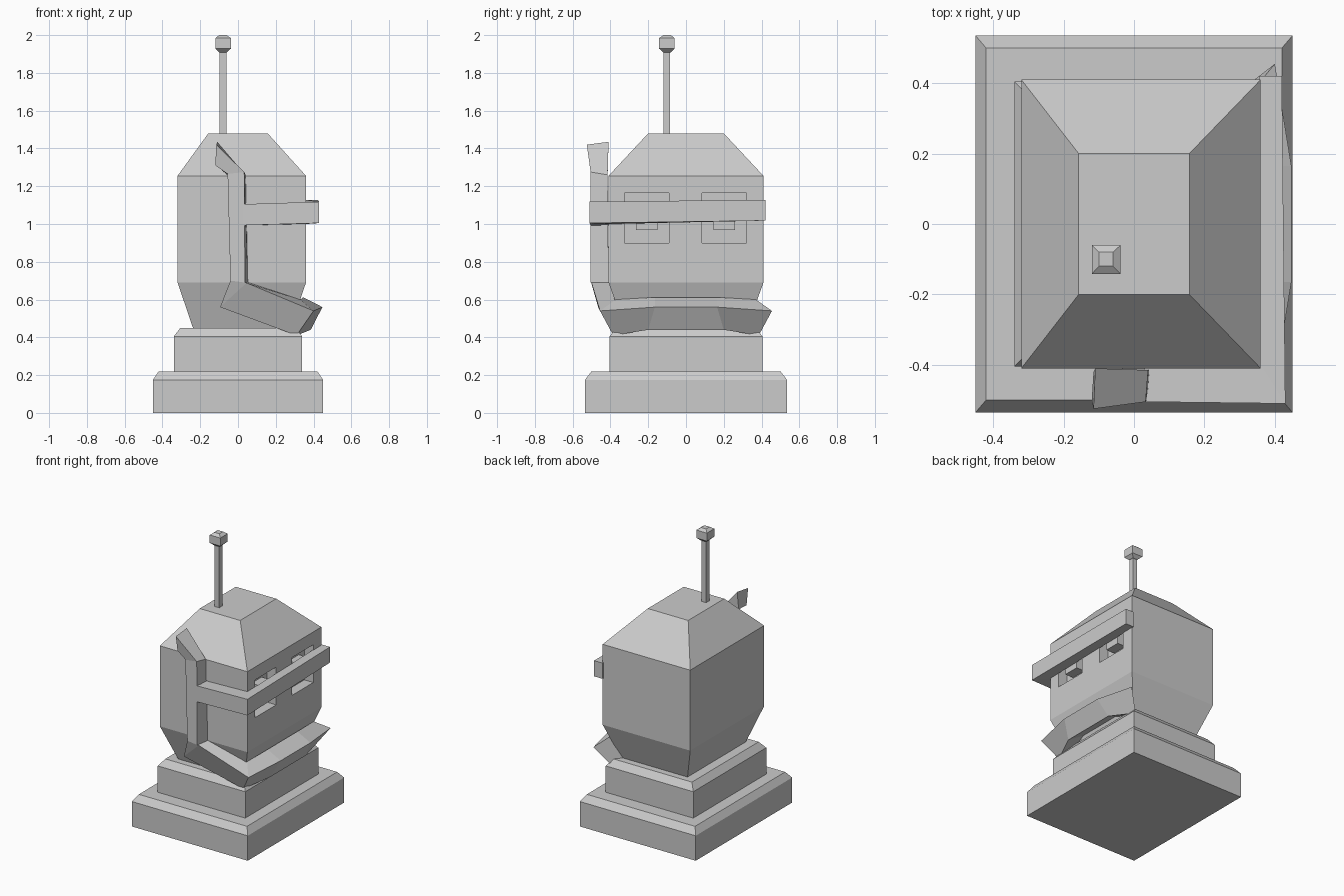
import bpy, bmesh


def loft(name, rings):
    """Skin a closed solid through rings of four points."""
    bm = bmesh.new()
    vs = [[bm.verts.new(p) for p in r] for r in rings]
    for a, b in zip(vs, vs[1:]):
        for i in range(4):
            j = (i + 1) % 4
            bm.faces.new((a[i], a[j], b[j], b[i]))
    bm.faces.new(vs[0][::-1])
    bm.faces.new(vs[-1])
    bmesh.ops.recalc_face_normals(bm, faces=bm.faces)
    me = bpy.data.meshes.new(name)
    bm.to_mesh(me)
    bm.free()
    ob = bpy.data.objects.new(name, me)
    bpy.context.collection.objects.link(ob)
    return ob


def rect(x0, x1, y0, y1, z):
    return [(x0, y0, z), (x1, y0, z), (x1, y1, z), (x0, y1, z)]


def stack(name, levels):
    return loft(name, [rect(*lv) for lv in levels])


# Two-tier plinth
stack("base", [(-.45, .45, -.535, .535, 0), (-.45, .45, -.535, .535, .175),
               (-.42, .42, -.50, .50, .22)])
stack("neck", [(-.34, .34, -.405, .405, .2), (-.34, .34, -.405, .405, .405),
               (-.305, .305, -.37, .37, .45)])

# Faceted head
head = stack("head", [(-.235, .275, -.32, .32, .44), (-.32, .36, -.41, .41, .69),
                      (-.32, .36, -.41, .41, 1.255), (-.157, .157, -.2, .2, 1.48)])

# Eye sockets with pupil blocks
for side, yc in (("front", -.208), ("back", .203)):
    cut = stack("socket_cutter_" + side, [(.29, .5, yc - .118, yc + .118, .9),
                                          (.29, .5, yc - .118, yc + .118, 1.165)])
    cut.hide_render = True
    cut.hide_set(True)
    m = head.modifiers.new("socket_" + side, 'BOOLEAN')
    m.object = cut
    m.solver = 'EXACT'
    stack("pupil_" + side, [(.28, .355, yc - .057, yc + .057, .967),
                            (.28, .355, yc - .057, yc + .057, 1.1)])

# Antenna
stack("antenna_rod", [(-.097, -.062, -.12, -.085, 1.46), (-.097, -.062, -.12, -.085, 1.93)])
stack("antenna_knob", [(-.098, -.06, -.12, -.082, 1.908), (-.12, -.038, -.142, -.06, 1.928),
                       (-.12, -.038, -.142, -.06, 1.984), (-.1, -.06, -.12, -.08, 2.0)])


# Headset: side strip bending into the jaw bar that wraps the face
def jaw_end(s):
    return [(.31, s * .385, .41), (.40, s * .455, .54), (.33, s * .37, .60), (.24, s * .30, .44)]


def jaw_mid(s):
    return [(.385, s * .20, .44), (.447, s * .165, .56), (.345, s * .165, .612), (.29, s * .16, .49)]


loft("headset_strip", [
    [(-.12, -.50, 1.31), (-.115, -.525, 1.42), (-.11, -.41, 1.435), (-.115, -.42, 1.31)],
    [(-.055, -.505, 1.265), (.033, -.505, 1.275), (.04, -.415, 1.26), (-.05, -.415, 1.255)],
    [(-.04, -.505, .70), (.037, -.505, .69), (.052, -.41, .69), (-.03, -.41, .70)],
    [(-.095, -.465, .56), (.045, -.50, .688), (.055, -.41, .69), (-.07, -.37, .59)],
    jaw_end(-1), jaw_mid(-1), jaw_mid(1), jaw_end(1)])

# Brow bar: from the strip round the corner and across the eyes
loft("brow_bar", [
    [(.03, -.505, .993), (.03, -.505, 1.105), (.03, -.40, 1.105), (.03, -.40, .993)],
    [(.43, -.51, 1.005), (.43, -.51, 1.118), (.36, -.40, 1.115), (.36, -.40, 1.0)],
    [(.42, .42, 1.018), (.42, .42, 1.128), (.355, .42, 1.128), (.355, .42, 1.018)]])
